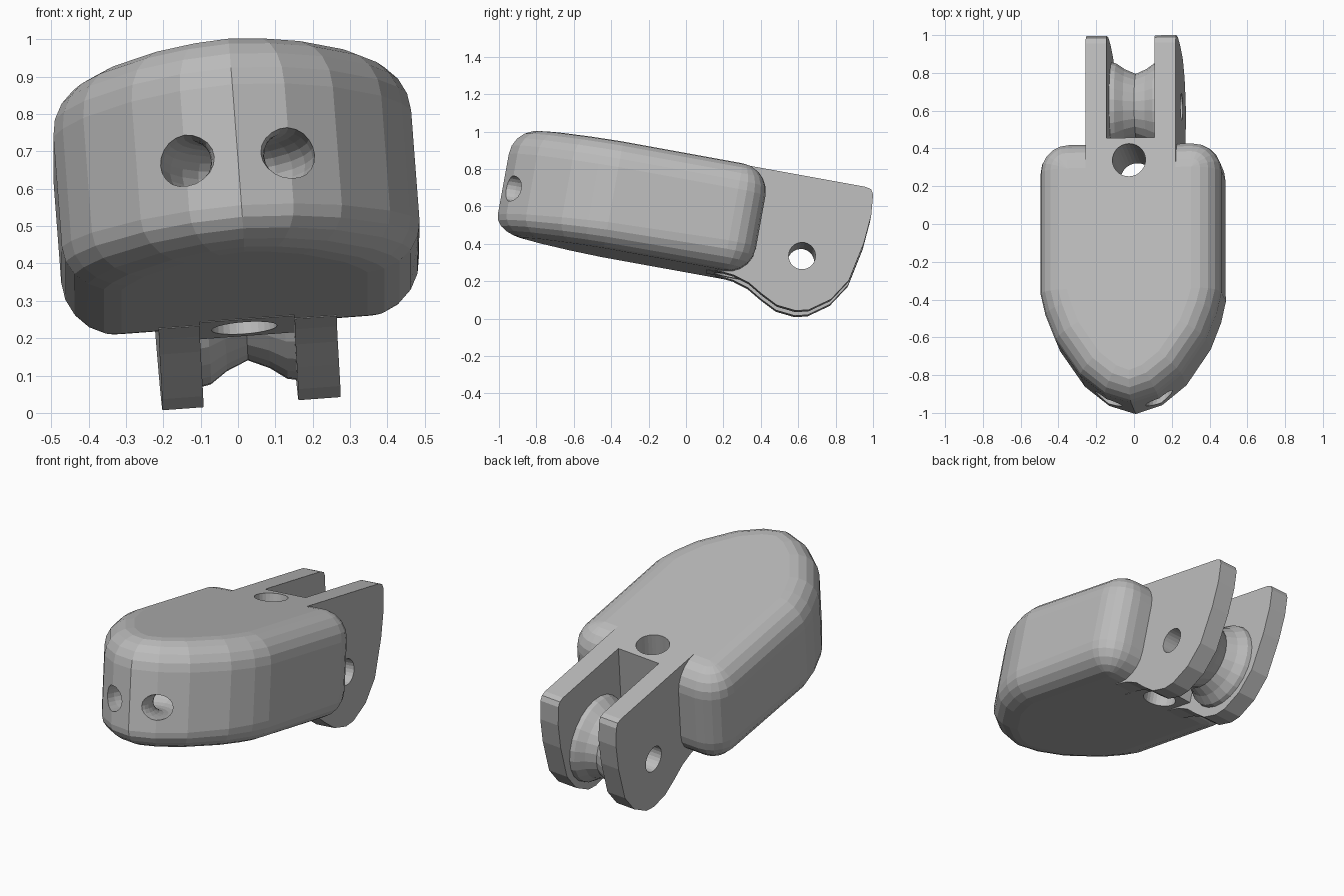
import bpy, bmesh, math
from mathutils import Matrix, Vector

if "Cube" in bpy.data.objects:
    bpy.data.objects.remove(bpy.data.objects["Cube"])

# whole model is pitched nose-up and rolled slightly
POSE = (Matrix.Translation((0, 0, 0.5)) @ Matrix.Rotation(math.radians(-10.3), 4, 'X')
        @ Matrix.Rotation(math.radians(-4.3), 4, 'Y'))
TOP, BOTTOM = 0.355, -0.225
PIN = Vector((0, 0.64, -0.07))

grey = bpy.data.materials.new("light_grey")
grey.diffuse_color = (0.5, 0.5, 0.5, 1)
grey.use_nodes = True
grey.node_tree.nodes["Principled BSDF"].inputs["Base Color"].default_value = grey.diffuse_color


def finish(name, bm):
    bmesh.ops.recalc_face_normals(bm, faces=bm.faces)
    me = bpy.data.meshes.new(name)
    bm.to_mesh(me)
    bm.free()
    me.materials.append(grey)
    ob = bpy.data.objects.new(name, me)
    ob.matrix_world = POSE
    bpy.context.collection.objects.link(ob)
    return ob


def loft(name, rings, caps=True, closed=False):
    bm = bmesh.new()
    loops = [[bm.verts.new(p) for p in ring] for ring in rings]
    pairs = list(zip(loops, loops[1:]))
    if closed:
        pairs.append((loops[-1], loops[0]))
    for a, b in pairs:
        n = len(a)
        for i in range(n):
            j = (i + 1) % n
            bm.faces.new((a[i], a[j], b[j], b[i]))
    if caps:
        bm.faces.new(loops[0])
        bm.faces.new(loops[-1])
    return finish(name, bm)


def circle_x(x, r, n=24):
    return [(x, PIN.y + r * math.cos(2 * math.pi * i / n),
             PIN.z + r * math.sin(2 * math.pi * i / n)) for i in range(n)]


def cut(ob, cutter):
    mod = ob.modifiers.new("cut", 'BOOLEAN')
    mod.operation = 'DIFFERENCE'
    mod.solver = 'EXACT'
    mod.object = cutter
    bpy.context.view_layer.objects.active = ob
    bpy.ops.object.modifier_apply(modifier=mod.name)


# body: pointed plan outline swept with a rounded edge
R = 0.15
half = []                      # (core point, outward normal), rear to nose
for k in range(6):
    a = math.radians(90 - 18 * k)
    half.append((Vector((0.48 - R, 0.39 - R)), Vector((math.cos(a), math.sin(a)))))
nose = [Vector(p) for p in ((0.48, -0.41), (0.455, -0.52), (0.40, -0.66),
                            (0.27, -0.85), (0.14, -0.955), (0, -1.0))]
for i, p in enumerate(nose):
    if i == 0:
        n = Vector((1, 0))
    elif i == len(nose) - 1:
        n = Vector((0, -1))
    else:
        t = (nose[i + 1] - nose[i - 1]).normalized()
        n = Vector((-t.y, t.x))
    half.append((p - n * R, n))
mirrored = [(Vector((-p.x, p.y)), Vector((-n.x, n.y))) for p, n in half[-2::-1]]
outline = half + mirrored

rings = []
for side in (-1, 1):
    for k in range(6):
        a = math.radians(18 * (5 - k if side < 0 else k))
        ring = []
        for p, n in outline:
            q = p + n * R * math.cos(a)
            # lower edge is tighter towards the nose
            rz = R if side > 0 else R - 0.05 * min(1, max(0, -q.y))
            edge = TOP - rz if side > 0 else BOTTOM + rz
            ring.append((q.x, q.y, edge + side * rz * math.sin(a)))
        rings.append(ring)
body = loft("body", rings)

# fork plates
profile = [(0.2, TOP), (0.91, TOP), (0.94, 0.347), (0.955, 0.322), (0.965, 0.21),
           (0.953, 0.058), (0.91, -0.153), (0.833, -0.272), (0.727, -0.348),
           (0.659, -0.365), (0.554, -0.354), (0.466, -0.31), (0.386, -0.263),
           (0.30, -0.237), (0.2, -0.227)]


def slab(name, x0, x1, prof):
    return loft(name, [[(x, y, z) for y, z in prof] for x in (x0, x1)])


left_plate = slab("left_fork_plate", -0.23, -0.12, profile)
right_plate = slab("right_fork_plate", 0.135, 0.248, profile)
bridge = slab("fork_bridge", -0.12, 0.135,
              [(0.15, TOP), (0.40, TOP), (0.40, -0.227), (0.15, -0.227)])

# grooved roller with a hollow axle
section = [(-0.12, 0.24), (-0.095, 0.235), (-0.05, 0.203), (0.008, 0.178), (0.065, 0.203),
           (0.11, 0.235), (0.135, 0.24), (0.135, 0.072), (-0.12, 0.072)]
loft("roller", [circle_x(x, r) for x, r in section], caps=False, closed=True)

# cutters: axle hole, vertical bore, curved tunnel joining the two nose holes
axle = loft("axle_cutter", [circle_x(x, 0.072) for x in (-0.5, 0.5)])
bore = loft("bore_cutter", [[(0.088 * math.cos(2 * math.pi * i / 28),
                              0.28 + 0.088 * math.sin(2 * math.pi * i / 28), z)
                             for i in range(28)] for z in (-0.6, 0.6)])
tunnel_rings = []
for i in range(24):
    a = 2 * math.pi * i / 24
    ring = []
    for k in range(20):
        b = 2 * math.pi * k / 20
        rad = 0.14 + 0.069 * math.cos(b)
        ring.append((rad * math.cos(a), -0.93 + 1.5 * rad * math.sin(a),
                     0.015 + 0.069 * math.sin(b)))
    tunnel_rings.append(ring)
tunnel = loft("tunnel_cutter", tunnel_rings, caps=False, closed=True)

bpy.context.view_layer.update()
for part, cutter in ((body, bore), (body, tunnel), (bridge, bore),
                     (left_plate, axle), (right_plate, axle)):
    cut(part, cutter)
for cutter in (axle, bore, tunnel):
    bpy.data.objects.remove(cutter, do_unlink=True)
